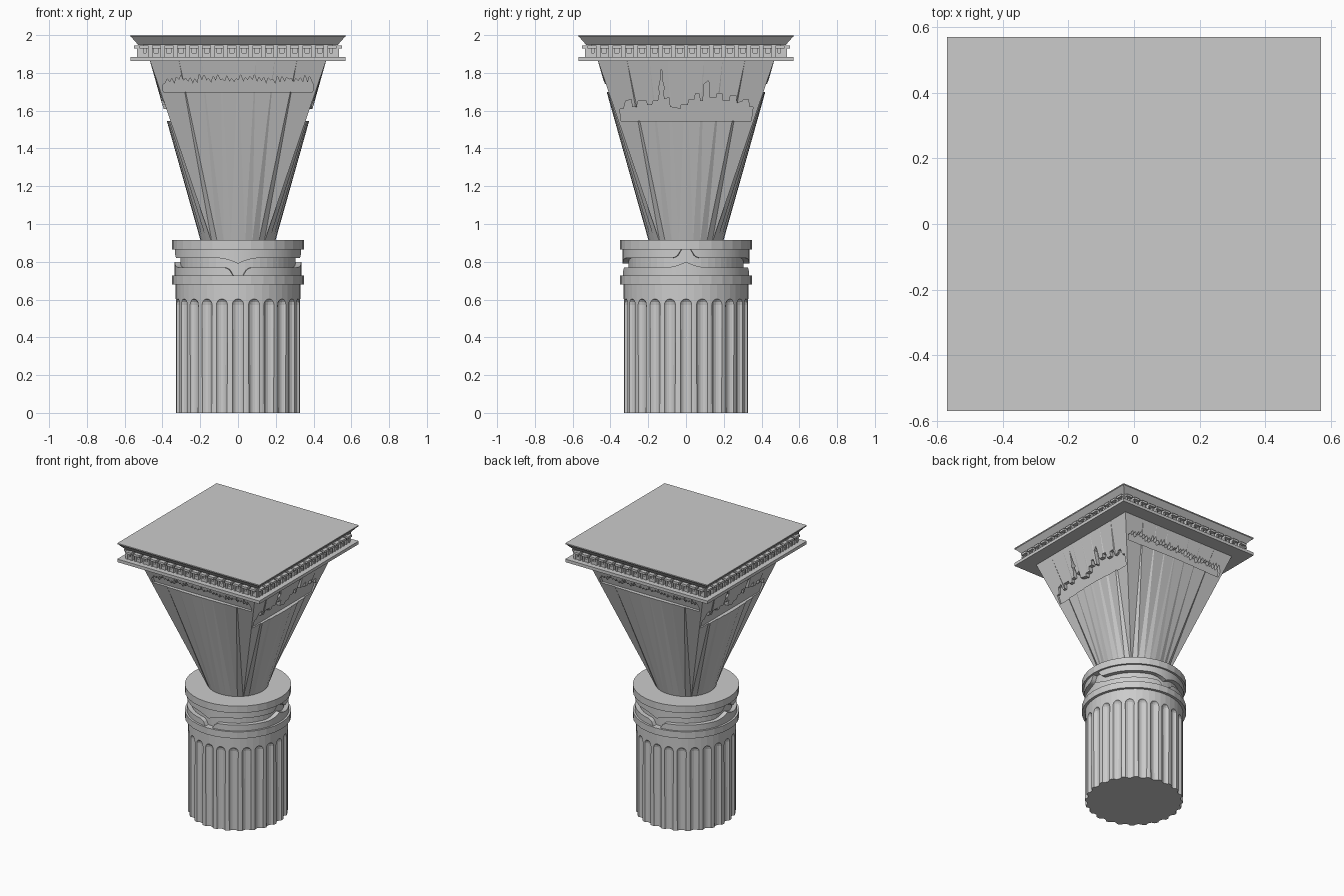
import bpy, bmesh, random
from math import pi, sin, cos, sqrt
from mathutils import Matrix

if "Cube" in bpy.data.objects:
    bpy.data.objects.remove(bpy.data.objects["Cube"])

random.seed(4)


def finish(bm, name):
    bmesh.ops.recalc_face_normals(bm, faces=bm.faces[:])
    me = bpy.data.meshes.new(name)
    bm.to_mesh(me)
    bm.free()
    ob = bpy.data.objects.new(name, me)
    bpy.context.collection.objects.link(ob)
    return ob


def loft(name, rings):
    """Skin closed rings of points; last ring joins the first if no caps are needed."""
    bm = bmesh.new()
    vs = [[bm.verts.new(p) for p in r] for r in rings]
    n = len(vs[0])
    for a, b in zip(vs, vs[1:]):
        for i in range(n):
            j = (i + 1) % n
            bm.faces.new((a[i], a[j], b[j], b[i]))
    if rings[0] != rings[-1]:
        bm.faces.new(vs[0])
        bm.faces.new(vs[-1])
    else:
        bmesh.ops.remove_doubles(bm, verts=bm.verts[:], dist=1e-6)
    return finish(bm, name)


def circle(r, z, n):
    return [(r * cos(2 * pi * i / n), r * sin(2 * pi * i / n), z) for i in range(n)]


def square(h, z, n=4):
    pts = []
    for i in range(n):
        a = 2 * pi * i / n + (pi / 4 if n == 4 else 0)
        k = h / max(abs(cos(a)), abs(sin(a)))
        pts.append((k * cos(a), k * sin(a), z))
    return pts


def box(bm, x0, x1, y0, y1, z0, z1, rot):
    m = Matrix.Translation(((x0 + x1) / 2, (y0 + y1) / 2, (z0 + z1) / 2))
    m = rot @ m @ Matrix.Diagonal((x1 - x0, y1 - y0, z1 - z0, 1))
    bmesh.ops.create_cube(bm, size=1, matrix=m)


def cut(target, cutter):
    mod = target.modifiers.new("cut", 'BOOLEAN')
    mod.object, mod.operation, mod.solver = cutter, 'DIFFERENCE', 'EXACT'
    bpy.context.view_layer.objects.active = target
    bpy.ops.object.modifier_apply(modifier=mod.name)
    bpy.data.objects.remove(cutter)


# Fluted shaft: round-topped capsules cut out of a drum
shaft = loft("fluted_shaft", [circle(0.33, 0, 48), circle(0.33, 0.7, 48)])
bm = bmesh.new()
for i in range(24):
    a = 2 * pi * i / 24
    new = bmesh.ops.create_uvsphere(bm, u_segments=16, v_segments=8, radius=0.036)["verts"]
    for v in new:
        if v.co.z < -0.001:
            v.co.z -= 0.8
        v.co.x += 0.346 * cos(a)
        v.co.y += 0.346 * sin(a)
        v.co.z += 0.572
cut(shaft, finish(bm, "flute_cutter"))

# Collar: core and two rings
loft("collar_core", [circle(0.305, 0.69, 48), circle(0.305, 0.9, 48)])
loft("lower_ring", [circle(0.35, 0.68, 32), circle(0.35, 0.728, 32)])
loft("upper_ring", [circle(0.35, 0.865, 32), circle(0.35, 0.915, 32)])


# Collar bands with a wavy edge: split on two sides, pointed on the other two
def band_edge(a):
    s_split = 0.335 * abs((a + pi / 2) % pi - pi / 2)
    s_point = 0.335 * abs(a % pi - pi / 2)
    if s_split < 0.08:
        u = max(0, (s_split - 0.03) / 0.05)
        return 0.82 + 0.05 * (1 - sqrt(max(0, 1 - (1 - u) ** 2)))
    return 0.82 - 0.03 * max(0, 1 - s_point / 0.12) ** 2


def band(name, turn, flip):
    n, rows = 192, []
    for r, edge in ((0.335, True), (0.335, False), (0.29, False), (0.29, True), (0.335, True)):
        row = []
        for i in range(n):
            a = 2 * pi * i / n
            z = band_edge(a + turn) if edge else 0.874
            row.append((r * cos(a), r * sin(a), 1.59 - z if flip else z))
        rows.append(row)
    loft(name, rows)


band("upper_band", 0, False)
band("lower_band", pi / 2, True)

# Flared capital: round at the foot, square at the top
Z0, Z1 = 0.9, 1.87
capital = loft("capital", [circle(0.195, Z0, 32), square(0.468, Z1, 32)])
bm = bmesh.new()
bm.from_mesh(capital.data)
bmesh.ops.triangulate(bm, faces=bm.faces[:])
bm.to_mesh(capital.data)
bm.free()


def recess(points, a, depth=0.03):
    """Cut a skyline outline (u along the face, z) into the sloping face at angle a."""
    bm = bmesh.new()
    layers = []
    for off in (-depth, 0.05):
        layer = []
        for u, z in points:
            d = 0.195 + 0.273 * (z - Z0) / (Z1 - Z0) + off
            layer.append(bm.verts.new((d * cos(a) - u * sin(a), d * sin(a) + u * cos(a), z)))
        layers.append(layer)
    p, q = layers
    bm.faces.new(p)
    bm.faces.new(q)
    for i in range(len(p)):
        j = (i + 1) % len(p)
        bm.faces.new((p[i], p[j], q[j], q[i]))
    cut(capital, finish(bm, "skyline_cutter"))


# Tall skyline on the two side faces
tall = [(-.345, 1.545), (-.35, 1.61), (-.33, 1.61), (-.32, 1.65), (-.29, 1.66), (-.285, 1.62),
        (-.26, 1.62), (-.255, 1.65), (-.21, 1.65), (-.205, 1.63), (-.18, 1.63), (-.175, 1.65),
        (-.148, 1.65), (-.138, 1.70), (-.147, 1.72), (-.138, 1.74), (-.13, 1.83), (-.122, 1.74),
        (-.113, 1.72), (-.122, 1.70), (-.115, 1.66), (-.09, 1.67), (-.085, 1.62), (-.03, 1.61),
        (-.025, 1.63), (.01, 1.63), (.015, 1.66), (.045, 1.66), (.05, 1.69), (.07, 1.69),
        (.075, 1.65), (.09, 1.65), (.095, 1.74), (.12, 1.76), (.125, 1.67), (.16, 1.67),
        (.165, 1.69), (.19, 1.69), (.195, 1.65), (.23, 1.65), (.235, 1.68), (.265, 1.68),
        (.27, 1.64), (.30, 1.65), (.305, 1.66), (.33, 1.66), (.335, 1.62), (.355, 1.62),
        (.345, 1.545)]
# Low skyline on the front and back faces
low = [(-.395, 1.70), (-.40, 1.735)]
for i in range(32):
    u = -0.385 + i * 0.0243
    low += [(u, 1.75 + random.uniform(-.01, .015)), (u + 0.01, 1.765 + random.uniform(0, .03))]
low += [(.40, 1.735), (.395, 1.70)]
for k in (0, pi):
    recess(tall, k)
    recess(low, k - pi / 2)

# Entablature: slab, frieze core, flared top slab
loft("lower_slab", [square(0.57, 1.863), square(0.57, 1.885)])
loft("frieze_core", [square(0.505, 1.88), square(0.505, 1.96)])
loft("top_slab", [square(0.53, 1.95), square(0.565, 1.99), square(0.57, 1.992), square(0.57, 2.0)])

# Row of small arched brackets around the frieze
bm = bmesh.new()
for k in range(4):
    rot = Matrix.Rotation(k * pi / 2, 4, 'Z')
    for i in range(16):
        y = (i - 7.5) * 0.0665
        box(bm, 0.50, 0.55, y - 0.024, y + 0.024, 1.930, 1.945, rot)
        for s in (-1, 1):
            box(bm, 0.50, 0.535, y + s * 0.018 - 0.006, y + s * 0.018 + 0.006, 1.883, 1.932, rot)
        box(bm, 0.50, 0.53, y - 0.014, y + 0.014, 1.883, 1.905, rot)
    box(bm, 0.50, 0.53, 0.50, 0.53, 1.883, 1.952, rot)
finish(bm, "arched_brackets")
